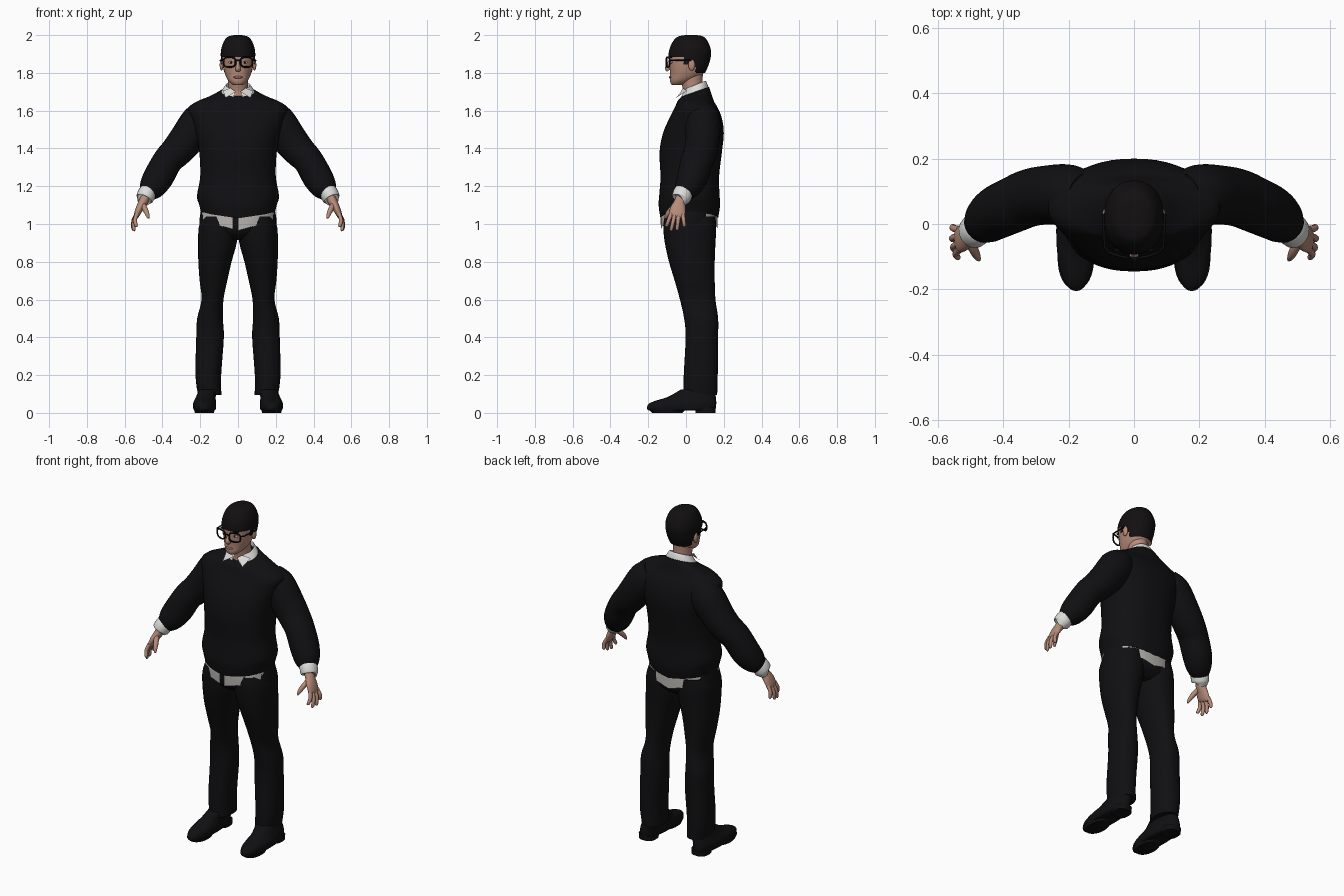
import bpy, bmesh, math
from mathutils import Vector

if "Cube" in bpy.data.objects:
    bpy.data.objects.remove(bpy.data.objects["Cube"])


def mat(name, r, g, b):
    m = bpy.data.materials.new(name)
    m.diffuse_color = (r, g, b, 1)
    m.use_nodes = True
    m.node_tree.nodes["Principled BSDF"].inputs["Base Color"].default_value = m.diffuse_color
    return m


SKIN = mat("skin", 0.47, 0.26, 0.19)
LIPS = mat("lips", 0.36, 0.16, 0.13)
CLOTH = mat("black_cloth", 0.005, 0.005, 0.006)
HAIR = mat("black_hair", 0.006, 0.005, 0.005)
SHIRT = mat("white_shirt", 0.72, 0.72, 0.70)
HEM = mat("shaded_shirt", 0.48, 0.46, 0.44)
FRAME = mat("glasses_black", 0.004, 0.004, 0.004)
EYE = mat("eye_white", 0.55, 0.52, 0.5)


def spline(rows, steps):
    """Catmull-Rom interpolation of rows of numbers."""
    out = []
    for i in range(len(rows) - 1):
        p = [rows[max(i - 1, 0)], rows[i], rows[i + 1], rows[min(i + 2, len(rows) - 1)]]
        for s in range(steps):
            t = s / steps
            out.append([0.5 * (2 * b + (c - a) * t + (2 * a - 5 * b + 4 * c - d) * t * t
                               + (3 * b - a - 3 * c + d) * t ** 3) for a, b, c, d in zip(*p)])
    return out + [list(rows[-1])]


def finish(name, bm, material, mirror):
    bmesh.ops.recalc_face_normals(bm, faces=bm.faces)
    me = bpy.data.meshes.new(name)
    bm.to_mesh(me)
    bm.free()
    ob = bpy.data.objects.new(name, me)
    bpy.context.collection.objects.link(ob)
    me.materials.append(material)
    if mirror:
        ob.modifiers.new("mirror", "MIRROR").use_mirror_merge = False
    bpy.ops.object.select_all(action="DESELECT")
    ob.select_set(True)
    bpy.context.view_layer.objects.active = ob
    bpy.ops.object.shade_smooth_by_angle(angle=math.radians(50))
    return ob


def skin_rings(name, rings, material, mirror, cap=True, move=None, drop=None):
    """Bridge rings of points; move reshapes points, drop removes faces by centre."""
    bm = bmesh.new()
    vs = [[bm.verts.new(move(p) if move else p) for p in r] for r in rings]
    n = len(vs[0])
    for a, b in zip(vs, vs[1:]):
        for i in range(n):
            bm.faces.new((a[i], a[(i + 1) % n], b[(i + 1) % n], b[i]))
    if cap:
        bm.faces.new(vs[0])
        bm.faces.new(vs[-1])
    if drop:
        gone = [f for f in bm.faces if drop(f.calc_center_median())]
        bmesh.ops.delete(bm, geom=gone, context="FACES")
    return finish(name, bm, material, mirror)


def stack(name, rows, material, power=2.0, mirror=False, seg=32, steps=4, **kw):
    """Horizontal sections: z, front y, back y, half width, centre x, tilt."""
    rings = []
    for z, yf, yb, rx, x, tilt in spline([tuple(r) + (0,) * (6 - len(r)) for r in rows], steps):
        ring = []
        for i in range(seg):
            a = 2 * math.pi * i / seg
            c, s = math.cos(a), math.sin(a)
            dx = math.copysign(abs(c) ** (2 / power), c) * rx
            dy = math.copysign(abs(s) ** (2 / power), s) * (yb - yf) / 2
            ring.append(Vector((x + dx, (yf + yb) / 2 + dy, z + tilt * dy)))
        rings.append(ring)
    return skin_rings(name, rings, material, mirror, **kw)


def tube(name, rows, material, seg=20, steps=4, mirror=True):
    """Sections across a path: x, y, z, half width, half depth."""
    pts = spline(rows, steps)
    rings = []
    for i, (x, y, z, a, b) in enumerate(pts):
        t = Vector(pts[min(i + 1, len(pts) - 1)][:3]) - Vector(pts[max(i - 1, 0)][:3])
        u = t.cross(Vector((0, 1, 0))).normalized()
        v = t.cross(u).normalized()
        rings.append([Vector((x, y, z)) + u * a * math.cos(k * 2 * math.pi / seg)
                      + v * b * math.sin(k * 2 * math.pi / seg) for k in range(seg)])
    return skin_rings(name, rings, material, mirror)


def ball(name, loc, size, material, mirror=False):
    bm = bmesh.new()
    bmesh.ops.create_uvsphere(bm, u_segments=16, v_segments=10, radius=1)
    for v in bm.verts:
        v.co = Vector([l + c * s for l, c, s in zip(loc, v.co, size)])
    return finish(name, bm, material, mirror)


def wire(name, pts, r, closed=False):
    cu = bpy.data.curves.new(name, "CURVE")
    cu.dimensions, cu.bevel_depth, cu.bevel_resolution = "3D", r, 2
    sp = cu.splines.new("POLY")
    sp.points.add(len(pts) - 1)
    for p, q in zip(sp.points, pts):
        p.co = (*q, 1)
    sp.use_cyclic_u = closed
    cu.materials.append(FRAME)
    ob = bpy.data.objects.new(name, cu)
    bpy.context.collection.objects.link(ob)
    bpy.ops.object.select_all(action="DESELECT")
    ob.select_set(True)
    bpy.context.view_layer.objects.active = ob
    bpy.ops.object.convert(target="MESH")


def sag(limit, depth):
    """Lower the hem towards the middle of the body."""
    def move(p):
        k = max(0, min(1, (limit - p.z) / 0.04)) * max(0, 1 - abs(p.x) / 0.2)
        return p - Vector((0, 0, depth * k))
    return move


# Sweater body and sleeves
stack("sweater", [(1.06, -.135, .17, .195), (1.10, -.145, .18, .205), (1.15, -.142, .178, .217),
                  (1.25, -.135, .175, .20), (1.38, -.14, .19, .205), (1.48, -.122, .2, .225),
                  (1.56, -.088, .19, .25), (1.615, -.06, .168, .262), (1.65, -.045, .148, .215),
                  (1.675, -.035, .135, .15, 0, .15), (1.70, -.025, .122, .092, 0, .35)],
      CLOTH, 2.3, seg=48, move=sag(1.10, .03))
tube("sleeve", [(.15, .085, 1.60, .07, .07), (.20, .09, 1.545, .098, .092), (.275, .088, 1.445, .092, .09),
                (.325, .078, 1.385, .085, .088), (.372, .058, 1.335, .079, .086), (.42, .035, 1.25, .08, .082),
                (.455, .008, 1.195, .07, .07), (.478, -.012, 1.165, .05, .052)], CLOTH, 28)

# Shirt hem, cuffs and collar
stack("shirt_hem", [(1.02, -.133, .168, .2), (1.06, -.133, .166, .196), (1.12, -.12, .16, .185)], HEM, 2.3,
      seg=64, cap=False, move=sag(1.06, .055),
      drop=lambda c: c.y < 0 and abs(c.x + .008) < .012)
tube("shirt_cuff", [(.468, -.005, 1.185, .04, .045), (.480, -.015, 1.165, .048, .052),
                    (.495, -.027, 1.135, .046, .05), (.497, -.029, 1.131, .035, .038)], SHIRT)
stack("shirt_collar", [(1.685, -.03, .12, .09, 0, .35), (1.70, -.026, .118, .088, 0, .38),
                       (1.728, -.012, .108, .07, 0, .4), (1.735, -.008, .1, .062, 0, .4),
                       (1.71, -.008, .1, .06, 0, .4)], SHIRT, seg=48, cap=False,
      drop=lambda c: c.y < .02 and abs(c.x) < .02)
bm = bmesh.new()
tip = [Vector(p) for p in ((.012, -.026, 1.70), (.04, -.018, 1.72), (.08, .005, 1.705), (.066, -.052, 1.668))]
bm.faces.new([bm.verts.new(p) for p in tip])
bmesh.ops.solidify(bm, geom=bm.faces[:], thickness=.006)
finish("collar_point", bm, SHIRT, True)

# Trousers
stack("trouser_seat", [(.915, -.06, .11, .10), (.95, -.105, .15, .185), (1.0, -.122, .16, .205),
                       (1.08, -.122, .16, .195)], CLOTH, 2.3)
stack("trouser_leg", [(.095, -.015, .165, .062, .15), (.2, -.012, .168, .068, .157), (.4, -.002, .17, .073, .148),
                      (.5, -.01, .17, .068, .148), (.6, -.032, .156, .058, .135), (.7, -.06, .152, .073, .13),
                      (.8, -.09, .152, .088, .122), (.9, -.112, .156, .102, .109), (.98, -.12, .16, .104, .104),
                      (1.04, -.115, .155, .09, .1)], CLOTH, 2.2, True)

# Shoes with a low heel
stack("shoe", [(.012, -.195, .15, .05, .177), (.02, -.205, .157, .059, .177), (.045, -.2, .16, .061, .177),
               (.063, -.165, .16, .058, .175), (.085, -.095, .158, .052, .17), (.125, -.025, .15, .048, .158)],
      CLOTH, 2.2, True)
stack("shoe_heel", [(0, .05, .155, .048, .175), (.03, .05, .157, .05, .175)], CLOTH, 2.6, True, steps=1)
stack("shoe_sole", [(0, -.18, -.02, .05, .178), (.02, -.2, 0, .056, .178)], CLOTH, 2.2, True, steps=1)

# Hands
tube("palm", [(.485, -.02, 1.15, .026, .03), (.503, -.033, 1.115, .024, .031), (.522, -.043, 1.08, .02, .041),
              (.536, -.047, 1.048, .015, .041), (.54, -.05, 1.035, .008, .034)], SKIN)
for nm, y0, tx, ty, tz in (("index_finger", -.078, .54, -.105, .985), ("middle_finger", -.058, .553, -.08, .963),
                           ("ring_finger", -.037, .558, -.048, .966), ("little_finger", -.017, .556, -.008, .985)):
    a, b = Vector((.535, y0, 1.055)), Vector((tx, ty, tz))
    m = a.lerp(b, .5) + Vector((.008, 0, 0))
    tube(nm, [(*a, .011, .011), (*m, .0105, .0105), (*a.lerp(b, .9), .009, .009), (*b, .004, .004)], SKIN, 10)
tube("thumb", [(.505, -.05, 1.105, .014, .014), (.49, -.08, 1.075, .014, .015), (.48, -.1, 1.05, .011, .011),
               (.474, -.11, 1.03, .005, .005)], SKIN, 12)

# Neck, head and features
stack("neck", [(1.65, -.02, .1, .06), (1.70, -.014, .092, .053), (1.75, -.025, .088, .052),
               (1.81, -.03, .09, .055)], SKIN)
HEAD = [(1.735, -.072, -.02, .022), (1.742, -.08, .0, .034), (1.76, -.085, .04, .052), (1.79, -.084, .085, .067),
        (1.83, -.086, .107, .078), (1.87, -.088, .12, .083), (1.91, -.086, .125, .084), (1.95, -.073, .115, .075),
        (1.975, -.05, .095, .056), (1.988, -.02, .07, .03), (1.991, .01, .04, .005)]
stack("head", HEAD, SKIN, 2.15)


def below_hairline(c):
    line = 1.885 if c.y < -.012 else 1.845 if c.y < .05 else 1.8
    return c.z < line


stack("hair", [(z + (.009 if z > 1.96 else 0), yf - .005, yb + .008, rx + .007) for z, yf, yb, rx in HEAD], HAIR, 2.15,
      seg=80, steps=8, drop=below_hairline)
tube("nose", [(0, -.083, 1.868, .008, .008), (0, -.092, 1.845, .009, .01), (0, -.098, 1.825, .014, .014),
              (0, -.092, 1.812, .013, .01)], SKIN, 14, mirror=False)
ball("ear", (.087, .03, 1.842), (.01, .018, .03), SKIN, True)
ball("brow", (.037, -.079, 1.884), (.024, .007, .005), HAIR, True)
ball("eye", (.036, -.076, 1.856), (.015, .008, .007), EYE, True)
ball("iris", (.036, -.082, 1.856), (.006, .004, .006), HAIR, True)
ball("mouth", (0, -.081, 1.777), (.025, .009, .007), LIPS)

# Glasses
for s, side in ((1, "left"), (-1, "right")):
    rim = []
    for i in range(28):
        a = 2 * math.pi * i / 28
        c, q = math.cos(a), math.sin(a)
        x = .045 + .032 * math.copysign(abs(c) ** .7, c)
        rim.append((s * x, -.104 + 3 * x * x, 1.857 + .026 * math.copysign(abs(q) ** .7, q)))
    wire(side + "_rim", rim, .0045, True)
    wire(side + "_temple", [(s * .077, -.086, 1.868), (s * .09, -.07, 1.868), (s * .095, .03, 1.866)], .004)
wire("glasses_bridge", [(-.014, -.103, 1.864), (0, -.106, 1.868), (.014, -.103, 1.864)], .004)
